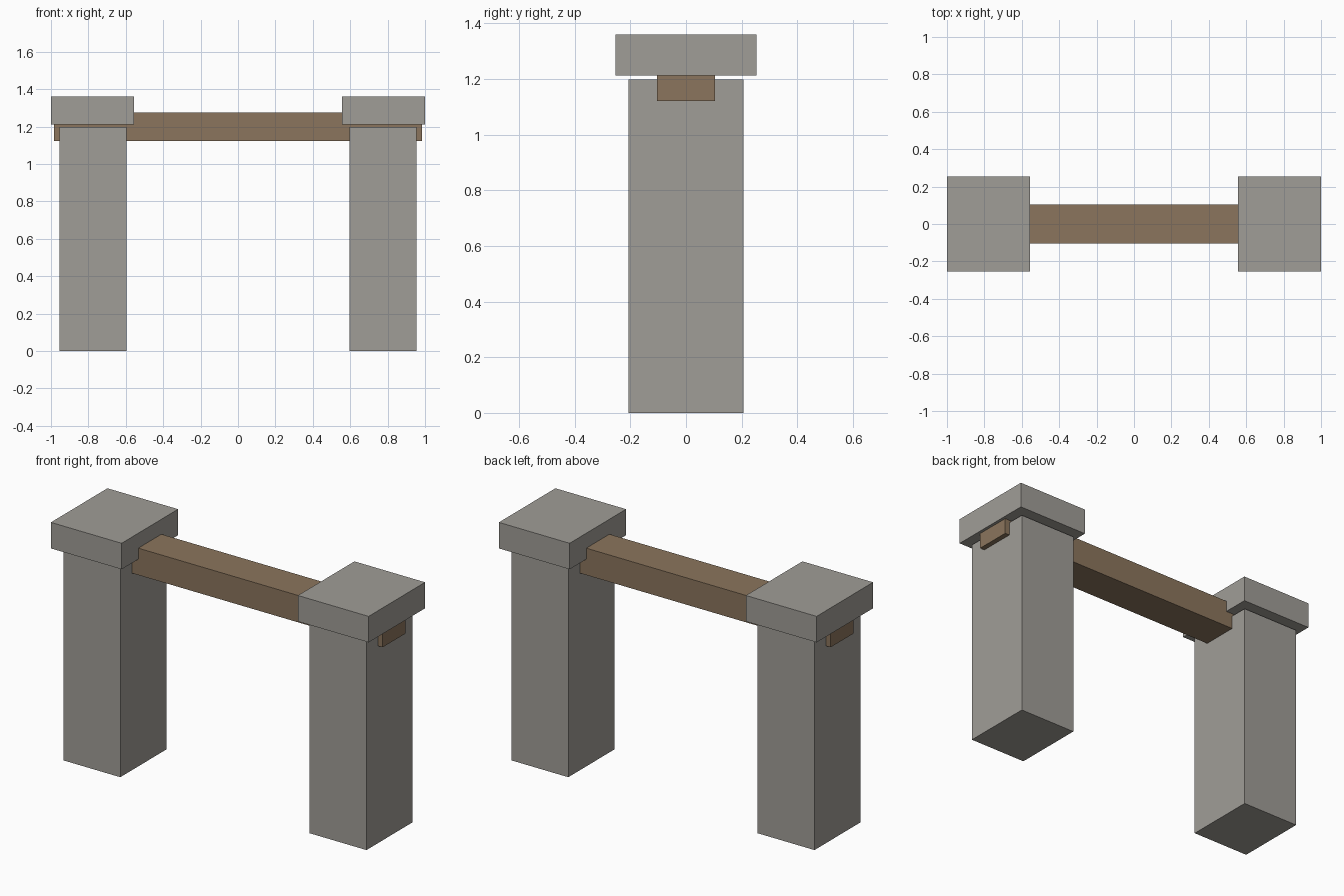
import bpy

if "Cube" in bpy.data.objects:
    bpy.data.objects.remove(bpy.data.objects["Cube"])


def make_material(name, color):
    mat = bpy.data.materials.new(name)
    mat.diffuse_color = (*color, 1.0)
    mat.use_nodes = True
    mat.node_tree.nodes["Principled BSDF"].inputs["Base Color"].default_value = mat.diffuse_color
    return mat


stone = make_material("grey stone", (0.352, 0.337, 0.309))
wood = make_material("brown wood", (0.258, 0.178, 0.109))


def box(name, x, y, z, mat):
    """Box spanning the (low, high) range on each axis."""
    spans = (x, y, z)
    bpy.ops.mesh.primitive_cube_add(size=1, location=[(a + b) / 2 for a, b in spans])
    obj = bpy.context.object
    obj.name = name
    obj.scale = [b - a for a, b in spans]
    bpy.ops.object.transform_apply(location=False, rotation=False, scale=True)
    obj.data.materials.append(mat)
    return obj


# Stone pillars with overhanging caps on both sides
for side, label in ((-1, "left"), (1, "right")):
    box(f"{label}_pillar", sorted((side * 0.596, side * 0.954)),
        (-0.207, 0.207), (0, 1.198), stone)
    box(f"{label}_cap", sorted((side * 0.555, side * 1.0)),
        (-0.254, 0.254), (1.212, 1.36), stone)

# Wooden beam running through the pillar tops and caps
box("cross_beam", (-0.983, 0.983), (-0.104, 0.104), (1.122, 1.275), wood)
